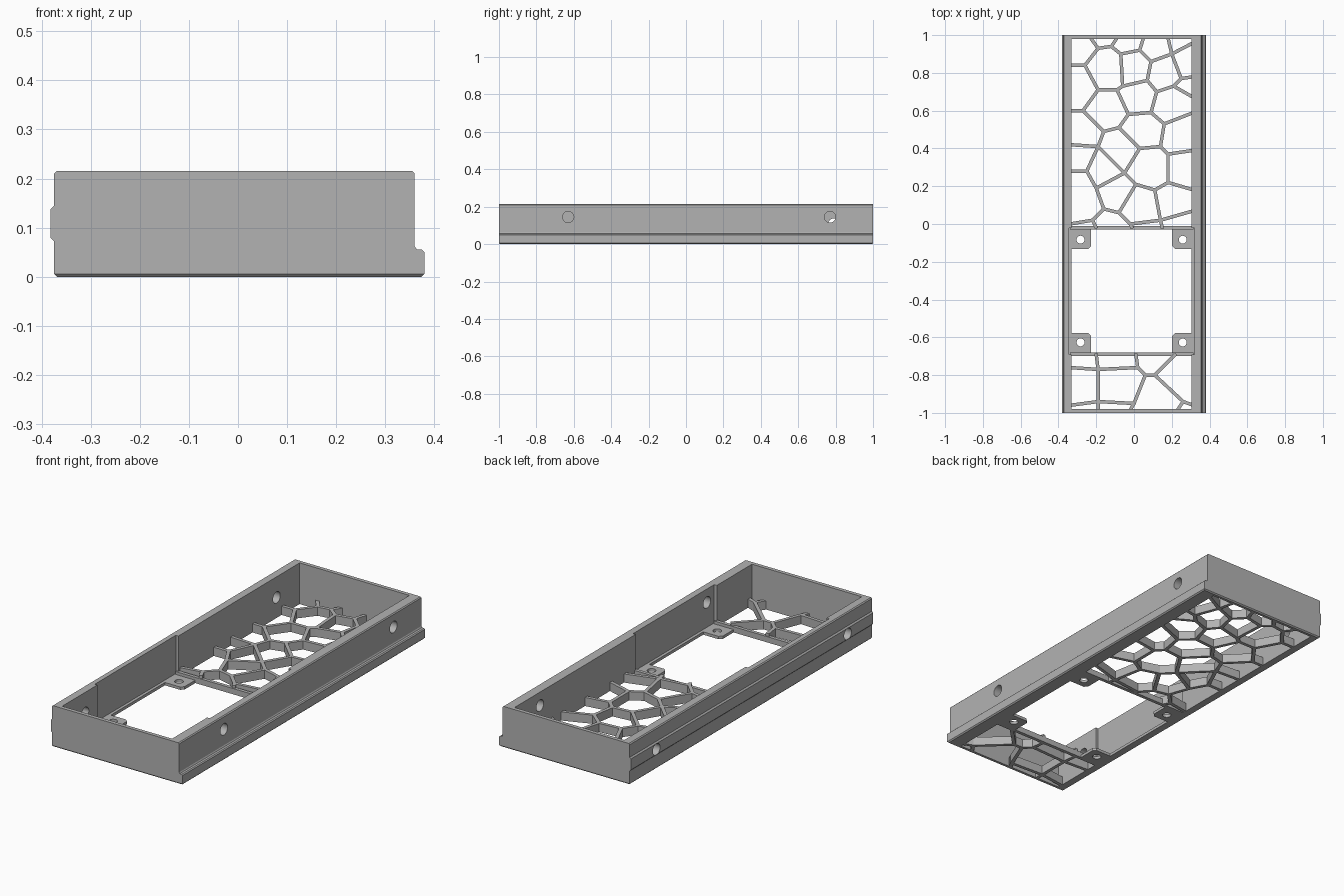
import bpy, bmesh
from mathutils import Vector, Matrix

cube = bpy.data.objects.get("Cube")
if cube:
    bpy.data.objects.remove(cube, do_unlink=True)

grey = bpy.data.materials.new("mid_grey")
grey.use_nodes = True
grey.diffuse_color = (0.45, 0.45, 0.45, 1)
grey.node_tree.nodes["Principled BSDF"].inputs["Base Color"].default_value = (0.45, 0.45, 0.45, 1)


def finish(name, bm):
    bmesh.ops.recalc_face_normals(bm, faces=bm.faces)
    mesh = bpy.data.meshes.new(name)
    bm.to_mesh(mesh)
    bm.free()
    mesh.materials.append(grey)
    obj = bpy.data.objects.new(name, mesh)
    bpy.context.collection.objects.link(obj)
    return obj


def add_prism(bm, outline, shift):
    """Extrude a closed 3D outline along a vector."""
    face = bm.faces.new([bm.verts.new(p) for p in outline])
    out = bmesh.ops.extrude_face_region(bm, geom=[face])["geom"]
    moved = [g for g in out if isinstance(g, bmesh.types.BMVert)]
    bmesh.ops.translate(bm, verts=moved, vec=shift)


def add_box(bm, x0, x1, y0, y1, z0, z1):
    add_prism(bm, [(x0, y0, z0), (x1, y0, z0), (x1, y1, z0), (x0, y1, z0)], (0, 0, z1 - z0))


def add_rod(bm, centre, radius, length, axis):
    turn = Matrix.Rotation(1.5707963, 4, "Y") if axis == "x" else Matrix()
    bmesh.ops.create_cone(bm, cap_ends=True, segments=32, radius1=radius, radius2=radius,
                          depth=length, matrix=Matrix.Translation(centre) @ turn)


def cut(target, name, build):
    """Subtract the solid made by build(bm) from the target."""
    bm = bmesh.new()
    build(bm)
    cutter = finish(name, bm)
    mod = target.modifiers.new(name, "BOOLEAN")
    mod.operation, mod.solver, mod.object = "DIFFERENCE", "EXACT", cutter
    bpy.context.view_layer.objects.active = target
    bpy.ops.object.modifier_apply(modifier=name)
    bpy.data.objects.remove(cutter, do_unlink=True)


LEFT, RIGHT = -0.33, 0.305              # inner wall faces
POCKET_L, POCKET_R = -0.345, 0.32       # thinner walls beside the pocket
POCKET_Y0, POCKET_Y1 = -0.69, -0.02
FLOOR = 0.015
LATTICE = 0.045

# Outer shell: one cross-section with a side ridge and a bottom lip
profile = [(-0.375, 0), (-0.375, 0.073), (-0.382, 0.08), (-0.382, 0.137), (-0.375, 0.144),
           (-0.375, 0.21), (-0.37, 0.215), (0.355, 0.215), (0.36, 0.21), (0.36, 0.062),
           (0.364, 0.056), (0.375, 0.055), (0.38, 0.05), (0.38, 0)]
bm = bmesh.new()
add_prism(bm, [(x, -1, z) for x, z in profile], (0, 2, 0))
bottom = [e for e in bm.edges if all(abs(v.co.z) < 1e-5 for v in e.verts)]
bmesh.ops.bevel(bm, geom=bottom, offset=0.006, segments=1, affect="EDGES")
shell = finish("frame_shell", bm)

cut(shell, "cavity", lambda b: add_box(b, LEFT, RIGHT, -0.98, 0.98, -0.1, 0.4))
cut(shell, "pocket", lambda b: add_box(b, POCKET_L, POCKET_R, POCKET_Y0, POCKET_Y1, FLOOR, 0.4))


def side_holes(b):
    for y in (-0.63, 0.77):
        add_rod(b, (0.34, y, 0.145), 0.03, 0.2, "x")
    for y in (-0.79, 0.79):
        add_rod(b, (-0.36, y, 0.107), 0.03, 0.2, "x")


cut(shell, "side_holes", side_holes)

# Cross bars at both ends of the pocket
for name, y in (("front_cross_bar", POCKET_Y0), ("back_cross_bar", POCKET_Y1)):
    bm = bmesh.new()
    add_box(bm, LEFT - 0.01, RIGHT + 0.01, y - 0.009, y + 0.009, 0, 0.03)
    finish(name, bm)

# Corner mounting tabs with screw holes
for y_name, y, sy in (("front", POCKET_Y0, 1), ("back", POCKET_Y1, -1)):
    for x_name, x, sx in (("right", POCKET_L, 1), ("left", POCKET_R, -1)):
        w, d, c = 0.118 * sx, 0.112 * sy, 0.015
        bm = bmesh.new()
        add_prism(bm, [(x, y, 0), (x + w, y, 0), (x + w, y + d - c * sy, 0),
                       (x + w - c * sx, y + d, 0), (x, y + d, 0)], (0, 0, FLOOR))
        tab = finish(f"{y_name}_{x_name}_tab", bm)
        cut(tab, "screw_hole", lambda b: add_rod(b, (x + 0.062 * sx, y + 0.063 * sy, 0), 0.021, 0.1, "z"))


# Cellular floor lattices: lettered joints, paths through them, stubs to the rim
def lattice(name, joints, paths, stubs):
    bm = bmesh.new()
    half = 0.009
    bars = [(joints[p], joints[q]) for path in paths.split() for p, q in zip(path, path[1:])]
    bars += [(joints[k], end) for k, end in stubs]
    for p, q in bars:
        p, q = Vector((*p, 0)), Vector((*q, 0))
        along = (q - p).normalized()
        side = Vector((-along.y, along.x, 0)) * half
        p, q = p - along * half * 0.5, q + along * half * 0.5
        add_prism(bm, [p - side, q - side, q + side, p + side], (0, 0, LATTICE))
    finish(name, bm)


W, E, N = LEFT - 0.01, RIGHT + 0.01, 0.985
back_joints = dict(zip("ABCDEFGHIJKLMNOPQRSTUVWXYZabcdefghi", [
    (-.19, .93), (-.26, .84), (-.12, .94), (-.07, .90), (.03, .92), (.09, .86), (.20, .90),
    (-.06, .73), (.07, .76), (.12, .70), (.21, .73), (.25, .77), (-.09, .71), (-.19, .71),
    (-.27, .60), (-.16, .49), (-.08, .51), (-.03, .58), (.09, .59), (.16, .53), (.14, .41),
    (.03, .40), (.18, .37), (.18, .22), (.11, .18), (.01, .21), (-.05, .27), (-.19, .41),
    (-.25, .28), (-.20, .19), (-.16, .08), (-.08, .06), (-.02, .0), (.14, .02), (-.22, .02)]))
lattice("back_lattice", back_joints,
        "BACDEFGLKJIH DHMNB FI NOPQRM RSJ STUVQ UWXYZaV abP bcda defZ fghY ei",
        [("A", (-.23, N)), ("B", (W, .84)), ("C", (-.09, N)), ("E", (.05, N)),
         ("G", (.18, N)), ("G", (E, .96)), ("L", (E, .78)), ("K", (E, .67)),
         ("O", (W, .60)), ("T", (E, .59)), ("W", (E, .39)), ("X", (E, .18)),
         ("b", (W, .42)), ("c", (W, .28)), ("i", (W, 0)), ("h", (E, .07)),
         ("g", (-.01, -.02)), ("h", (.15, -.02)), ("i", (-.2, -.02))])

front_joints = dict(zip("ABCDEFG", [
    (-.19, -.77), (.02, -.76), (-.19, -.94), (.06, -.80), (.11, -.80), (0, -.95), (.26, -.94)]))
lattice("front_lattice", front_joints, "CABDEG DFC",
        [("A", (W, -.76)), ("A", (-.2, POCKET_Y0)), ("B", (.01, POCKET_Y0)),
         ("E", (.22, POCKET_Y0)), ("C", (W, -.96)), ("C", (-.19, -N)), ("F", (-.02, -N)),
         ("G", (E, -.96)), ("G", (.23, -N))])

# Smooth the round holes while keeping edges crisp
for obj in bpy.context.scene.objects:
    obj.select_set(obj.type == "MESH" and obj.name.endswith(("shell", "tab")))
bpy.ops.object.shade_smooth_by_angle(angle=0.5)
